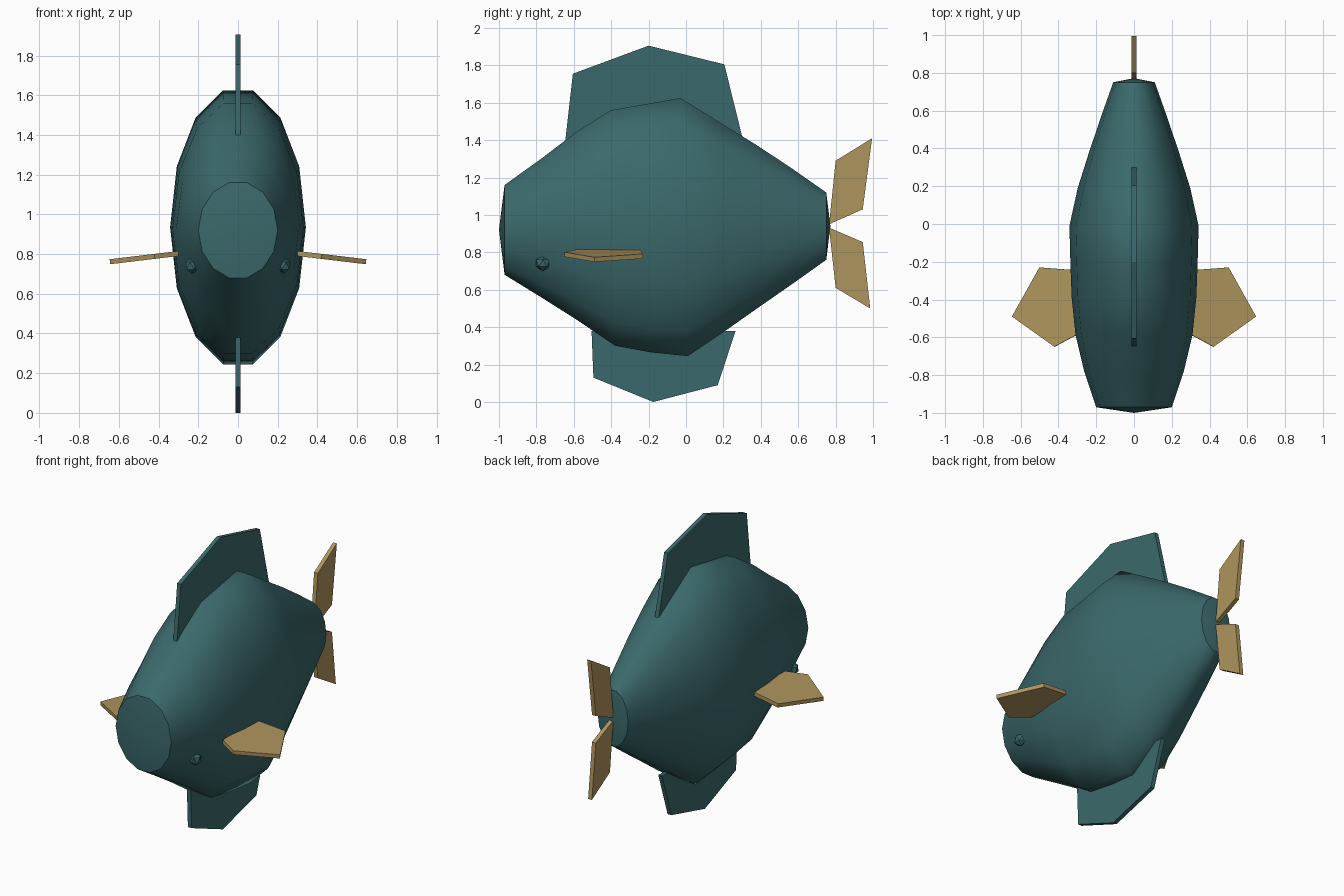
import bpy, bmesh, math

if "Cube" in bpy.data.objects:
    bpy.data.objects.remove(bpy.data.objects["Cube"])


def material(name, rgb):
    m = bpy.data.materials.new(name)
    m.diffuse_color = (*rgb, 1)
    m.use_nodes = True
    m.node_tree.nodes["Principled BSDF"].inputs["Base Color"].default_value = m.diffuse_color
    return m


teal = material("teal", (0.044, 0.141, 0.149))
tan = material("tan", (0.43, 0.30, 0.11))


def finish(name, bm, mat, smooth=None):
    bmesh.ops.recalc_face_normals(bm, faces=bm.faces)
    me = bpy.data.meshes.new(name)
    bm.to_mesh(me)
    bm.free()
    me.materials.append(mat)
    ob = bpy.data.objects.new(name, me)
    bpy.context.collection.objects.link(ob)
    if smooth:
        bpy.ops.object.select_all(action='DESELECT')
        ob.select_set(True)
        bpy.context.view_layer.objects.active = ob
        bpy.ops.object.shade_smooth_by_angle(angle=math.radians(smooth))
    return ob


def plate(name, pts, offset, mat):
    """Flat fin: outline swept by the offset vector, centred on the outline."""
    bm = bmesh.new()
    a, b = [[bm.verts.new([c + s * o for c, o in zip(p, offset)]) for p in pts]
            for s in (-0.5, 0.5)]
    bm.faces.new(a)
    bm.faces.new(b[::-1])
    for i in range(len(pts)):
        j = (i + 1) % len(pts)
        bm.faces.new((a[i], a[j], b[j], b[i]))
    return finish(name, bm, mat)


# Body: 14-sided oval rings (y, bottom, top, half width, lean)
RINGS = [(-0.97, 0.68, 1.16, 0.20, 0), (-0.775, 0.56, 1.30, 0.265, 0),
         (-0.585, 0.44, 1.445, 0.31, 0), (-0.39, 0.30, 1.56, 0.33, 0.012),
         (-0.2, 0.265, 1.592, 0.337, 0.015), (-0.01, 0.245, 1.625, 0.342, 0.02),
         (0.19, 0.373, 1.495, 0.298, 0.01), (0.38, 0.50, 1.372, 0.238, 0),
         (0.57, 0.632, 1.246, 0.174, 0), (0.75, 0.76, 1.12, 0.11, 0)]
N = 14
bm = bmesh.new()
loops = []
for y, lo, hi, rx, lean in RINGS:
    rz = (hi - lo) / 2 / math.sin(math.radians(540 / 7))
    ring = []
    for k in range(N):
        t = math.tau * k / N
        ring.append(bm.verts.new((rx * math.cos(t), y - lean * math.sin(t),
                                  (lo + hi) / 2 + rz * math.sin(t))))
    loops.append(ring)
for r, s in zip(loops, loops[1:]):
    for k in range(N):
        j = (k + 1) % N
        bm.faces.new((r[k], r[j], s[j], s[k]))
# Shallow cone caps on the nose and tail
for ring, tip in ((loops[0], (0, -1.0, 0.92)), (loops[-1], (0, 0.772, 0.94))):
    v = bm.verts.new(tip)
    for k in range(N):
        bm.faces.new((ring[k], ring[(k + 1) % N], v))
finish("body", bm, teal, 45)

# Upright fins, outlines in y and z
T = 0.027
FINS = {
    "top_fin": (teal, [(-0.645, 1.40), (-0.605, 1.755), (-0.2, 1.905), (0.205, 1.805), (0.305, 1.40)]),
    "bottom_fin": (teal, [(-0.505, 0.38), (-0.495, 0.13), (-0.175, 0.0), (0.17, 0.09), (0.265, 0.38)]),
    "upper_tail_fin": (tan, [(0.765, 0.95), (0.80, 1.29), (0.995, 1.41), (0.945, 1.03)]),
    "lower_tail_fin": (tan, [(0.765, 0.932), (0.80, 0.61), (0.985, 0.50), (0.945, 0.855)]),
}
for name, (mat, outline) in FINS.items():
    plate(name, [(0, y, z) for y, z in outline], (T, 0, 0), mat)

# Side fins sloping slightly down, and small faceted eyes
SIDE = [(0.30, -0.245), (0.50, -0.23), (0.645, -0.49), (0.42, -0.65), (0.30, -0.585)]
for side, s in (("right", 1), ("left", -1)):
    plate(side + "_side_fin", [(s * x, y, 0.801 - 0.12 * (x - 0.315)) for x, y in SIDE],
          (s * 0.003, 0, 0.025), tan)
    bm = bmesh.new()
    bmesh.ops.create_icosphere(bm, subdivisions=1, radius=0.042)
    for v in bm.verts:
        v.co = (s * (v.co.x * 0.85 + 0.232), v.co.y - 0.765, v.co.z + 0.742)
    finish(side + "_eye", bm, teal)
